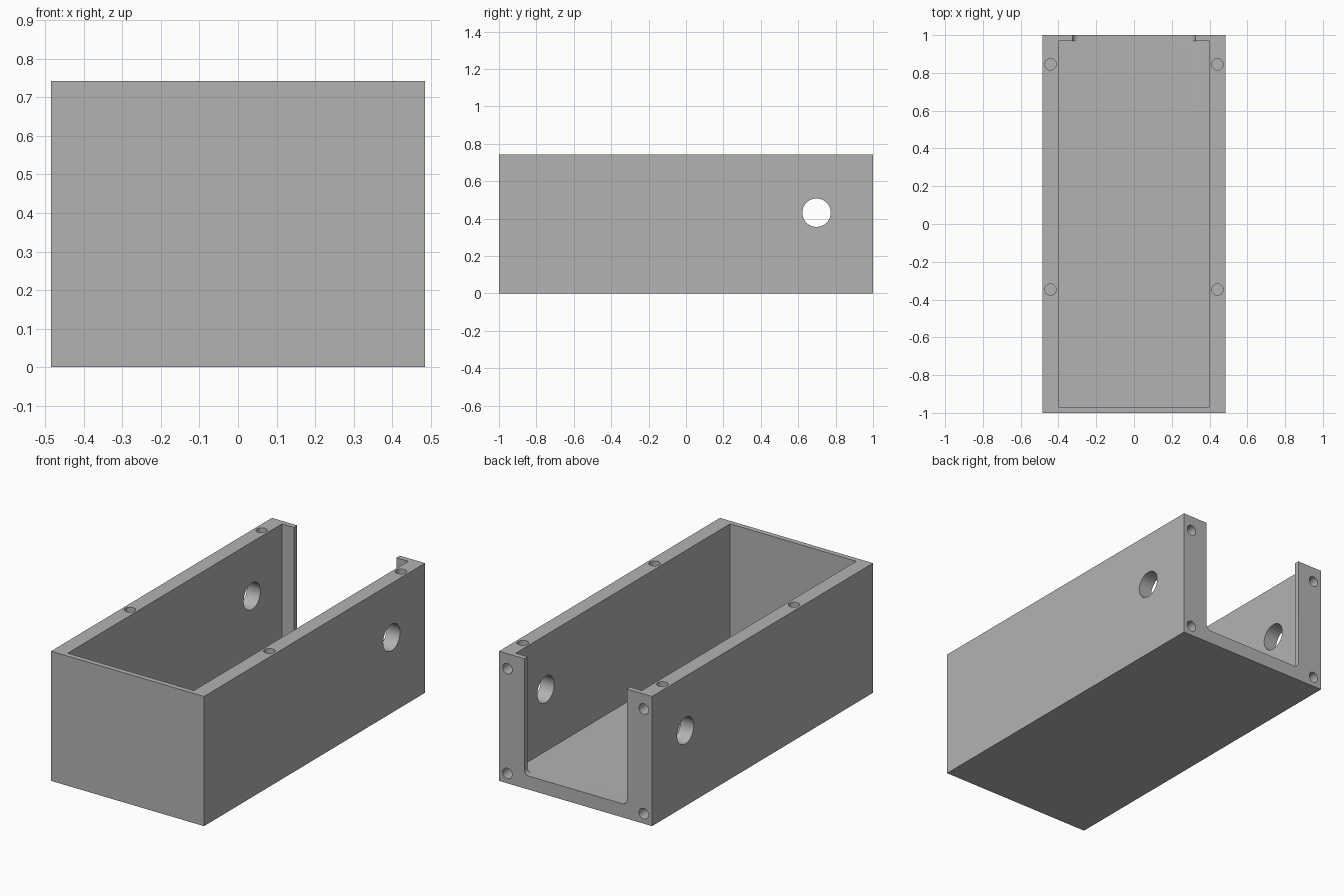
import bpy
import bmesh
import math
from mathutils import Matrix, Vector

if "Cube" in bpy.data.objects:
    bpy.data.objects.remove(bpy.data.objects["Cube"], do_unlink=True)

W, L, H = 0.485, 1.0, 0.743      # half width, half length, height
INNER_W, INNER_L = 0.4, 0.97     # cavity half sizes
FLOOR = 0.078                    # floor thickness
GAP = 0.325                      # half width of the back opening
TOP = H + 0.2                    # cutters rise past the rim

grey = bpy.data.materials.new("plain grey")
grey.use_nodes = True
grey.diffuse_color = (0.45, 0.45, 0.45, 1)
grey.node_tree.nodes["Principled BSDF"].inputs["Base Color"].default_value = grey.diffuse_color


def to_object(name, bm):
    bmesh.ops.recalc_face_normals(bm, faces=bm.faces)
    mesh = bpy.data.meshes.new(name)
    bm.to_mesh(mesh)
    bm.free()
    mesh.materials.append(grey)
    obj = bpy.data.objects.new(name, mesh)
    bpy.context.collection.objects.link(obj)
    return obj


def box(name, low, high, round_bottom=0):
    low, high = Vector(low), Vector(high)
    bm = bmesh.new()
    bmesh.ops.create_cube(bm, size=1)
    bmesh.ops.scale(bm, vec=high - low, verts=bm.verts)
    bmesh.ops.translate(bm, vec=(low + high) / 2, verts=bm.verts)
    if round_bottom:
        # Round the two lower edges that run front to back
        edges = [e for e in bm.edges
                 if all(abs(v.co.z - low.z) < 1e-4 for v in e.verts)
                 and abs(e.verts[0].co.x - e.verts[1].co.x) < 1e-4]
        bmesh.ops.bevel(bm, geom=edges, offset=round_bottom, segments=8,
                        profile=0.5, affect='EDGES')
    return to_object(name, bm)


def rod(name, centre, radius, length, axis):
    turn = {"X": Matrix.Rotation(math.pi / 2, 4, 'Y'),
            "Y": Matrix.Rotation(math.pi / 2, 4, 'X'),
            "Z": Matrix.Identity(4)}[axis]
    bm = bmesh.new()
    bmesh.ops.create_cone(bm, cap_ends=True, segments=48, radius1=radius,
                          radius2=radius, depth=length,
                          matrix=Matrix.Translation(centre) @ turn)
    return to_object(name, bm)


def cut(body, cutter):
    mod = body.modifiers.new("cut", 'BOOLEAN')
    mod.operation = 'DIFFERENCE'
    mod.solver = 'EXACT'
    mod.object = cutter
    cutter.hide_render = True
    bpy.context.view_layer.objects.active = body
    bpy.ops.object.modifier_apply(modifier=mod.name)
    bpy.data.objects.remove(cutter, do_unlink=True)


bpy.ops.object.select_all(action='DESELECT')
body = box("open_box", (-W, -L, 0), (W, L, H))
body.select_set(True)

# Open-topped cavity and the wide slot through the back wall
cut(body, box("cavity", (-INNER_W, -INNER_L, FLOOR), (INNER_W, INNER_L, TOP)))
cut(body, box("back_opening", (-GAP, 0.9, FLOOR), (GAP, 1.1, TOP), 0.03))

# Large round hole through both side walls
cut(body, rod("side_hole", (0, 0.698, 0.432), 0.076, 2, "X"))

# Blind screw holes in the rim and the back face
for side in (-1, 1):
    for y in (-0.347, 0.845):
        cut(body, rod("rim_hole", (side * 0.442, y, H), 0.03, 0.4, "Z"))
    for z in (0.057, 0.657):
        cut(body, rod("back_hole", (side * 0.432, L, z), 0.03, 0.24, "Y"))

bpy.context.view_layer.objects.active = body
bpy.ops.object.shade_smooth_by_angle(angle=math.radians(30))
